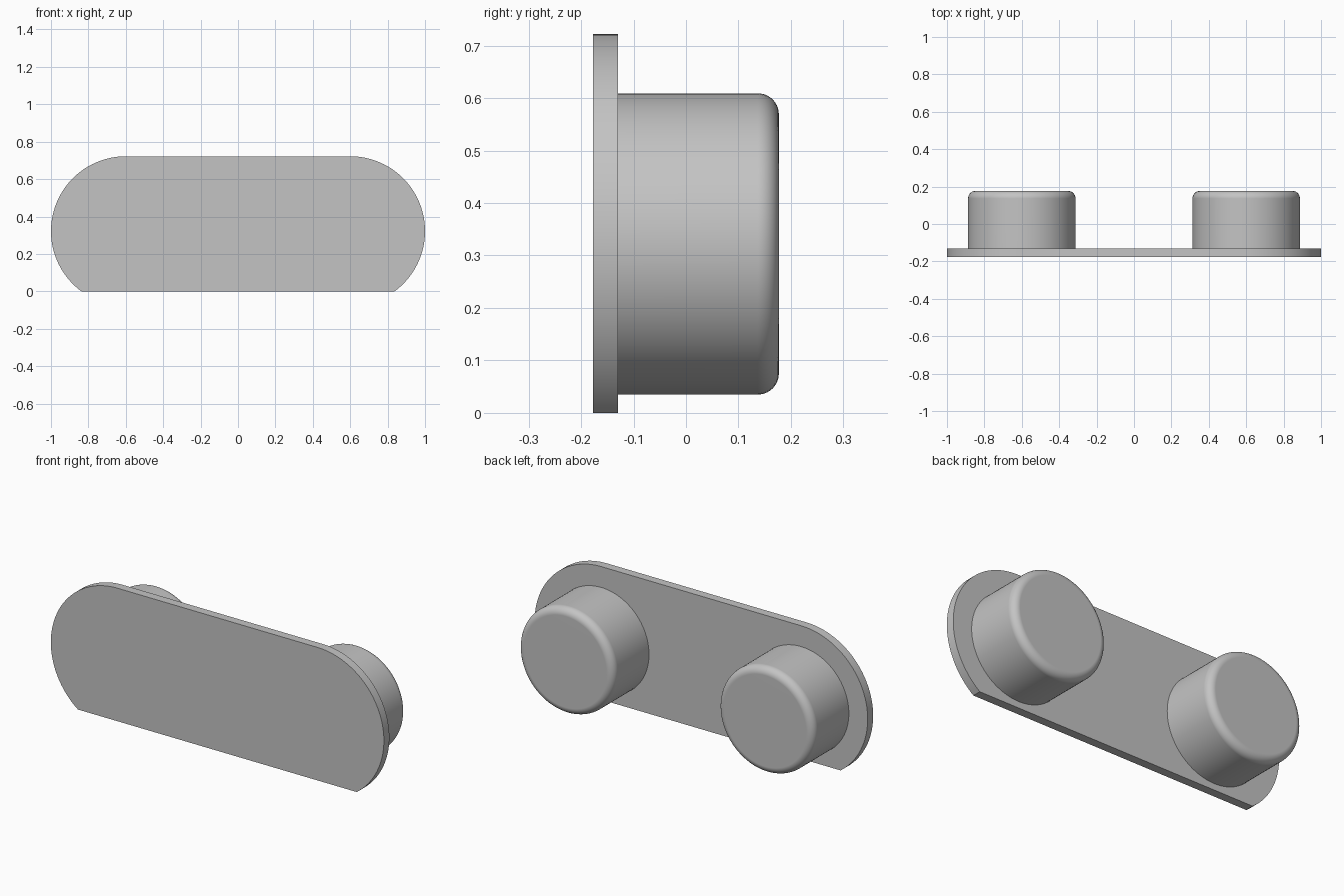
import bpy, bmesh
from math import sin, cos, pi, asin, radians
from mathutils import Matrix, Vector

cube = bpy.data.objects.get("Cube")
if cube:
    bpy.data.objects.remove(cube, do_unlink=True)

# Main dimensions
FRONT, BACK, END = -0.177, -0.13, 0.177
AXIS_X, AXIS_Z = 0.6, 0.322
PLATE_R, KNOB_R, FILLET = 0.4, 0.287, 0.04

grey = bpy.data.materials.new("plain grey")
grey.use_nodes = True
colour = (0.55, 0.55, 0.55, 1)
grey.diffuse_color = colour
grey.node_tree.nodes["Principled BSDF"].inputs["Base Color"].default_value = colour


def finish(bm, name):
    """Turn a bmesh into a smooth object with crisp edges."""
    bmesh.ops.recalc_face_normals(bm, faces=bm.faces)
    mesh = bpy.data.meshes.new(name)
    bm.to_mesh(mesh)
    bm.free()
    mesh.materials.append(grey)
    obj = bpy.data.objects.new(name, mesh)
    bpy.context.collection.objects.link(obj)
    bpy.ops.object.select_all(action="DESELECT")
    obj.select_set(True)
    bpy.context.view_layer.objects.active = obj
    bpy.ops.object.shade_smooth_by_angle(angle=radians(30))
    weighted = obj.modifiers.new("clean shading", "WEIGHTED_NORMAL")
    weighted.keep_sharp = True
    return obj


# Plate: rounded ends, cut flat along the bottom
low = -asin(AXIS_Z / PLATE_R)
steps = 48
arc = []
for i in range(steps + 1):
    a = low + (pi / 2 - low) * i / steps
    arc.append((AXIS_X + PLATE_R * cos(a), AXIS_Z + PLATE_R * sin(a)))
outline = arc + [(-x, z) for x, z in reversed(arc)]
bm = bmesh.new()
face = bm.faces.new([bm.verts.new((x, FRONT, z)) for x, z in outline])
extruded = bmesh.ops.extrude_face_region(bm, geom=[face], use_keep_orig=True)
moved = [v for v in extruded["geom"] if isinstance(v, bmesh.types.BMVert)]
bmesh.ops.translate(bm, verts=moved, vec=(0, BACK - FRONT, 0))
finish(bm, "plate")

# Round knobs on the back, with a filleted outer rim
profile = [(0, BACK), (KNOB_R, BACK)]
for i in range(11):
    a = pi / 2 * i / 10
    profile.append((KNOB_R - FILLET + FILLET * cos(a), END - FILLET + FILLET * sin(a)))
profile.append((0, END))
for side, name in ((1, "left_knob"), (-1, "right_knob")):
    bm = bmesh.new()
    verts = [bm.verts.new((r, y, 0)) for r, y in profile]
    edges = [bm.edges.new(pair) for pair in zip(verts, verts[1:])]
    bmesh.ops.spin(bm, geom=verts + edges, cent=(0, 0, 0), axis=(0, 1, 0),
                   angle=2 * pi, steps=96, use_merge=True)
    bmesh.ops.remove_doubles(bm, verts=bm.verts, dist=0.0001)
    bmesh.ops.transform(bm, verts=bm.verts,
                        matrix=Matrix.Translation(Vector((side * AXIS_X, 0, AXIS_Z))))
    finish(bm, name)
